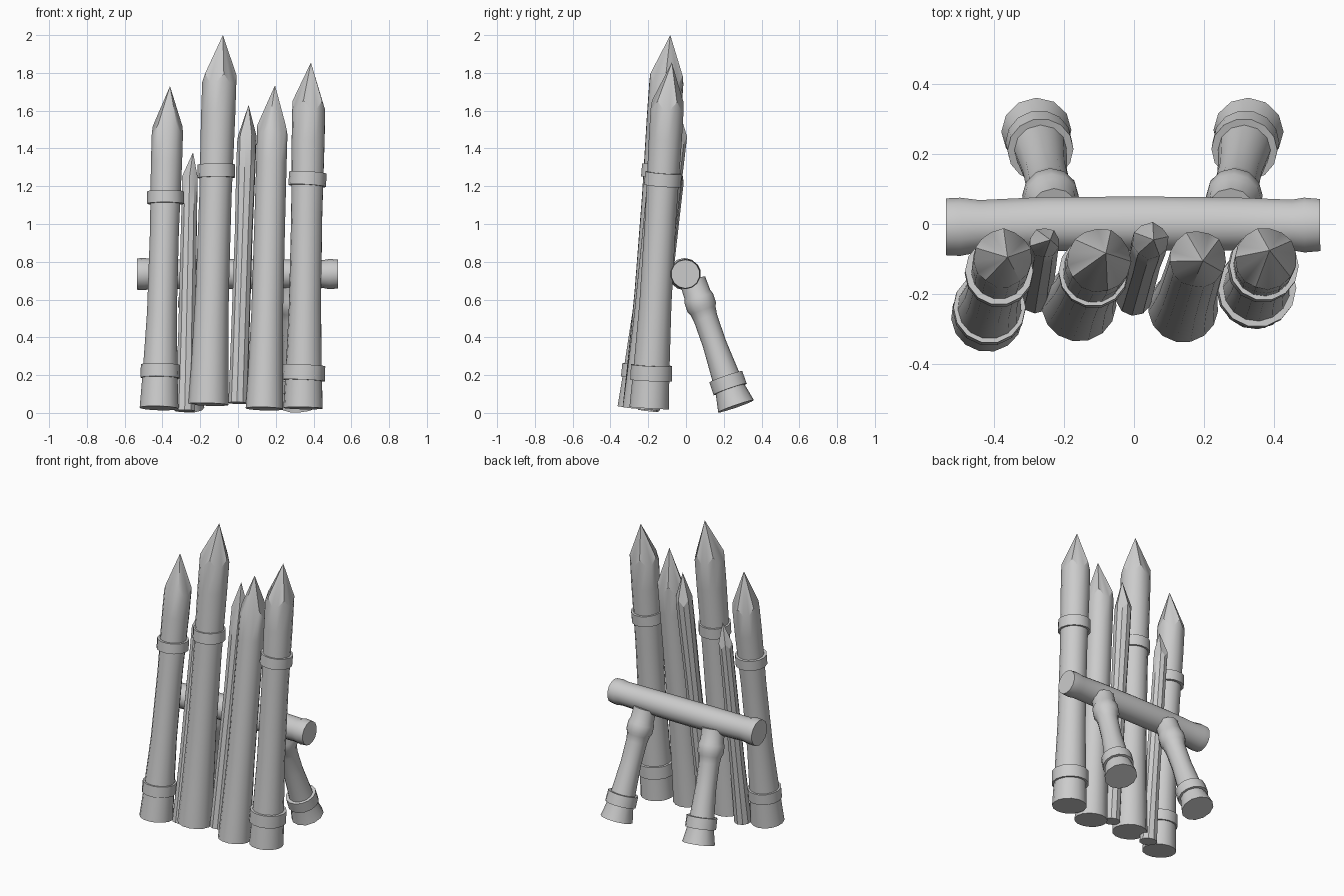
import bpy, bmesh, math, random
from mathutils import Vector

if "Cube" in bpy.data.objects:
    bpy.data.objects.remove(bpy.data.objects["Cube"])

random.seed(4)


def finish(name, bm, angle=32):
    bmesh.ops.recalc_face_normals(bm, faces=bm.faces)
    me = bpy.data.meshes.new(name)
    bm.to_mesh(me)
    bm.free()
    ob = bpy.data.objects.new(name, me)
    bpy.context.collection.objects.link(ob)
    bpy.ops.object.select_all(action='DESELECT')
    ob.select_set(True)
    bpy.context.view_layer.objects.active = ob
    bpy.ops.object.shade_smooth_by_angle(angle=math.radians(angle))
    return ob


def basis(axis):
    # two directions across a log axis
    ref = Vector((1, 0, 0)) if abs(axis.x) < 0.9 else Vector((0, 0, 1))
    v = axis.cross(ref).normalized()
    return v.cross(axis).normalized(), v


def bridge(bm, a, b):
    n = len(a)
    for i in range(n):
        bm.faces.new((a[i], a[(i + 1) % n], b[(i + 1) % n], b[i]))


def log(name, rings, sides=12, tip=None, facets=5, cut=0.23, turn=0.0):
    """Tube through (centre, radius) rings; with a tip the last ring is whittled to a point."""
    rings = [(Vector(c), r) for c, r in rings]
    axis = (rings[-1][0] - rings[0][0]).normalized()
    u, v = basis(axis)
    bm = bmesh.new()
    prev = None
    for k, (c, r) in enumerate(rings):
        ring = []
        for i in range(sides):
            a = 2 * math.pi * i / sides
            p = c + (u * math.cos(a + turn) + v * math.sin(a + turn)) * r
            if tip and k == len(rings) - 1:
                # flat whittled facets meet the round log in curved edges
                step = 2 * math.pi / facets
                d = (a % step) - step / 2
                p += axis * cut * (1 - math.cos(d))
            ring.append(bm.verts.new(p))
        if prev:
            bridge(bm, prev, ring)
        else:
            bm.faces.new(ring)
        prev = ring
    if tip:
        t = bm.verts.new(tip)
        for i in range(sides):
            bm.faces.new((prev[i], prev[(i + 1) % sides], t))
    else:
        bm.faces.new(prev)
    return finish(name, bm, 25 if tip else 32)


def band(name, centre, axis, radius, height, sides=14):
    c, axis = Vector(centre), Vector(axis).normalized()
    h = axis * height / 2
    log(name, [(c - h, radius), (c + h, radius * 0.99)], sides)


def stake(name, bottom, top, tip, r0, r1, r2, sides, facets, turn, bands=()):
    """bottom/top are axis points, r0 foot, r1 waist, r2 shoulder radii."""
    b, t = Vector(bottom), Vector(top)
    rings = []
    for f, r in ((0, r0), (0.13, r0 * 0.6 + r1 * 0.4), (0.35, r1 * 1.03), (0.65, r1), (0.9, r2), (1, r2)):
        rings.append((b.lerp(t, f), r))
    log(name, rings, sides, tip, facets, Vector(tip).z - t.z, turn)
    for k, (z, r, h) in enumerate(bands):
        c = b.lerp(t, (z - b.z) / (t.z - b.z))
        axis = (t - b).normalized() + Vector((random.uniform(-.05, .05), random.uniform(-.03, .03), 0))
        band(f"{name}_band_{k + 1}", c, axis, r, h)


# sharpened stakes, left to right
stake("stake_1", (-.418, -.262, .025), (-.374, -.10, 1.47), (-.36, -.095, 1.73),
      .103, .077, .083, 15, 5, .3, [(1.14, .098, .065), (.22, .104, .07)])
stake("stake_2", (-.28, -.20, .01), (-.255, -.055, 1.22), (-.238, -.045, 1.38),
      .055, .045, .043, 10, 5, .9)
stake("stake_3", (-.157, -.228, .045), (-.10, -.105, 1.74), (-.08, -.083, 2.0),
      .107, .086, .091, 15, 5, 1.2, [(1.28, .1, .07)])
stake("stake_4", (.0, -.21, .052), (.046, -.05, 1.43), (.056, -.045, 1.63),
      .052, .048, .052, 10, 5, .2)
stake("stake_5", (.14, -.238, .022), (.181, -.102, 1.47), (.196, -.105, 1.735),
      .1, .082, .081, 15, 5, 2.0)
stake("stake_6", (.345, -.195, .025), (.375, -.1, 1.6), (.386, -.075, 1.855),
      .105, .083, .088, 15, 5, .6, [(1.237, .1, .07), (.212, .113, .08)])

# crossbar with slightly swollen ends
log("crossbar", [((x, y, .735), r) for x, y, r in (
    (-.535, -.008, .083), (-.495, -.008, .085), (-.44, -.006, .076), (-.25, 0, .079),
    (.05, .001, .079), (.3, 0, .077), (.45, -.003, .074), (.485, -.003, .08), (.53, -.003, .076))], 14)

# splayed back legs
for side, label, shift in ((-1, "left", 0), (1, "right", .048)):
    foot = Vector((side * .278 + shift, .265, .035))
    head = Vector((side * .228 + shift, .035, .70))
    profile = ((0, .1), (.14, .08), (.25, .074), (.5, .063), (.7, .064), (.76, .07),
               (.79, .08), (.86, .08), (.89, .072), (1, .07))
    log(f"back_leg_{label}", [(foot.lerp(head, f), r) for f, r in profile], 12)
    band(f"back_leg_{label}_band", foot.lerp(head, .185), head - foot, .095, .07)
